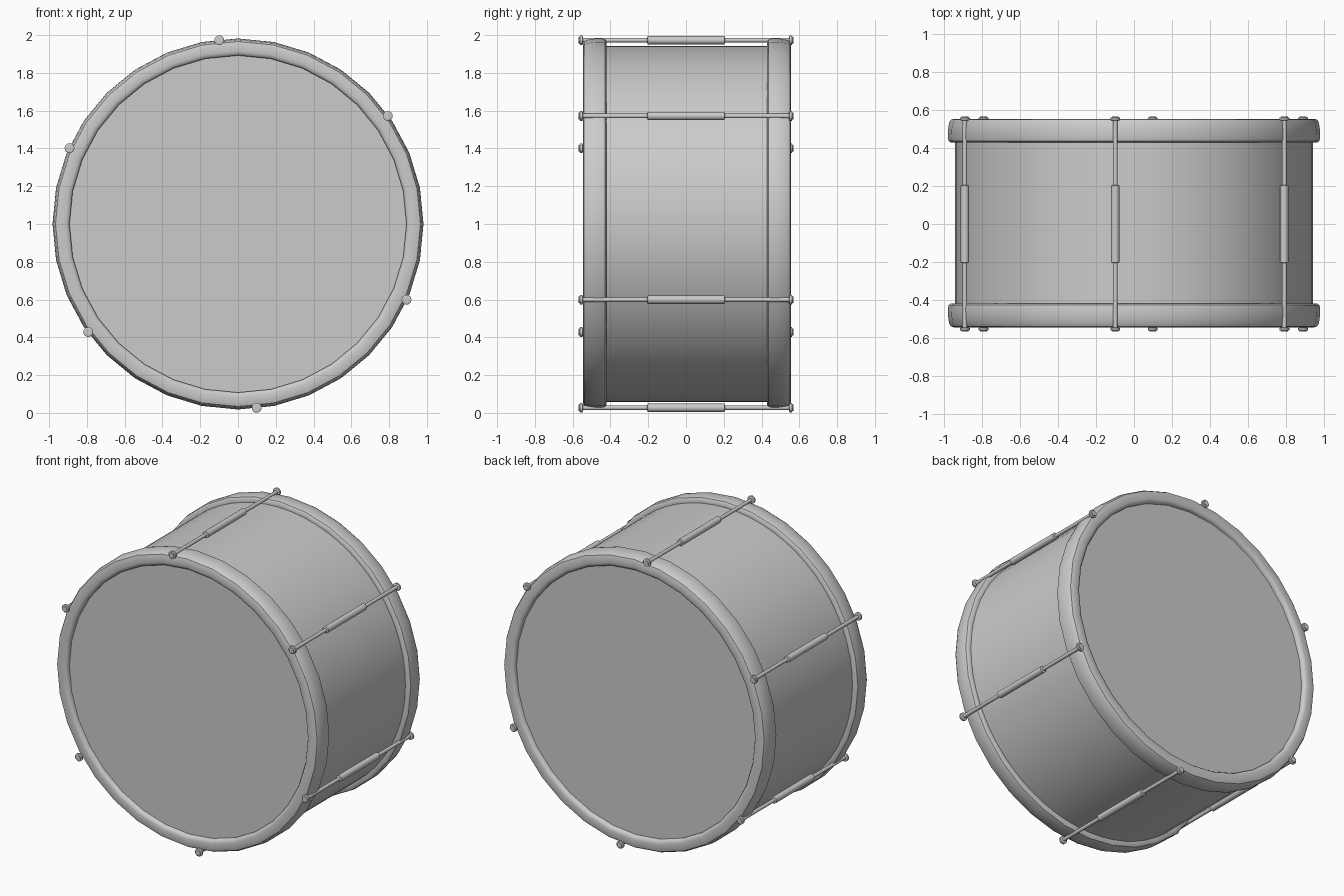
import bpy, bmesh
from math import cos, sin, tau, radians

cube = bpy.data.objects.get("Cube")
if cube:
    bpy.data.objects.remove(cube, do_unlink=True)

CENTRE_Z = 1.0
SHIFT = 0.005


def lathe(name, profile, sides, location=(0, 0, CENTRE_Z), closed=False):
    """Turn a (radius, y) profile about the y axis; radius 0 makes a flat cap."""
    bm = bmesh.new()
    rings = []
    for r, y in profile:
        if r == 0:
            rings.append([bm.verts.new((0, y, 0))] * sides)
        else:
            rings.append([bm.verts.new((r * cos(tau * i / sides), y, r * sin(tau * i / sides)))
                          for i in range(sides)])
    pairs = list(zip(rings, rings[1:]))
    if closed:
        pairs.append((rings[-1], rings[0]))
    for a, b in pairs:
        for i in range(sides):
            j = (i + 1) % sides
            bm.faces.new(dict.fromkeys((a[i], a[j], b[j], b[i])))
    bmesh.ops.recalc_face_normals(bm, faces=bm.faces)
    mesh = bpy.data.meshes.new(name)
    bm.to_mesh(mesh)
    bm.free()
    obj = bpy.data.objects.new(name, mesh)
    obj.location = location
    bpy.context.collection.objects.link(obj)
    bpy.ops.object.select_all(action="DESELECT")
    obj.select_set(True)
    bpy.context.view_layer.objects.active = obj
    bpy.ops.object.shade_smooth_by_angle(angle=radians(40))
    return obj


# Shell with a flat drumhead at each end
lathe("shell", [(0, -0.515), (0.943, -0.515), (0.943, 0.525), (0, 0.525)], 64)

# Rounded hoops, one per end
hoop = [(0.892, 0.45), (0.892, 0.535), (0.9, 0.546), (0.915, 0.55), (0.95, 0.55),
        (0.966, 0.545), (0.975, 0.53), (0.981, 0.49), (0.982, 0.45),
        (0.978, 0.433), (0.966, 0.425), (0.935, 0.425)]
for side, label in ((-1, "front"), (1, "back")):
    lathe(f"{label}_hoop", [(r, side * y + SHIFT) for r, y in hoop], 32, closed=True)

# Tension rods: thin rod, middle sleeve, flanged head at each end
half_rod = [(0.022, 0.203), (0.012, 0.206), (0.012, 0.545), (0.026, 0.548),
            (0.026, 0.56), (0.018, 0.563), (0.018, 0.568), (0, 0.568)]
rod = [(r, -y) for r, y in reversed(half_rod)] + half_rod
for k in range(6):
    a = radians(35.8 + 60 * k)
    lathe(f"tension_rod_{k + 1}", rod, 16,
          (0.978 * cos(a), 0, CENTRE_Z + 0.978 * sin(a)))
